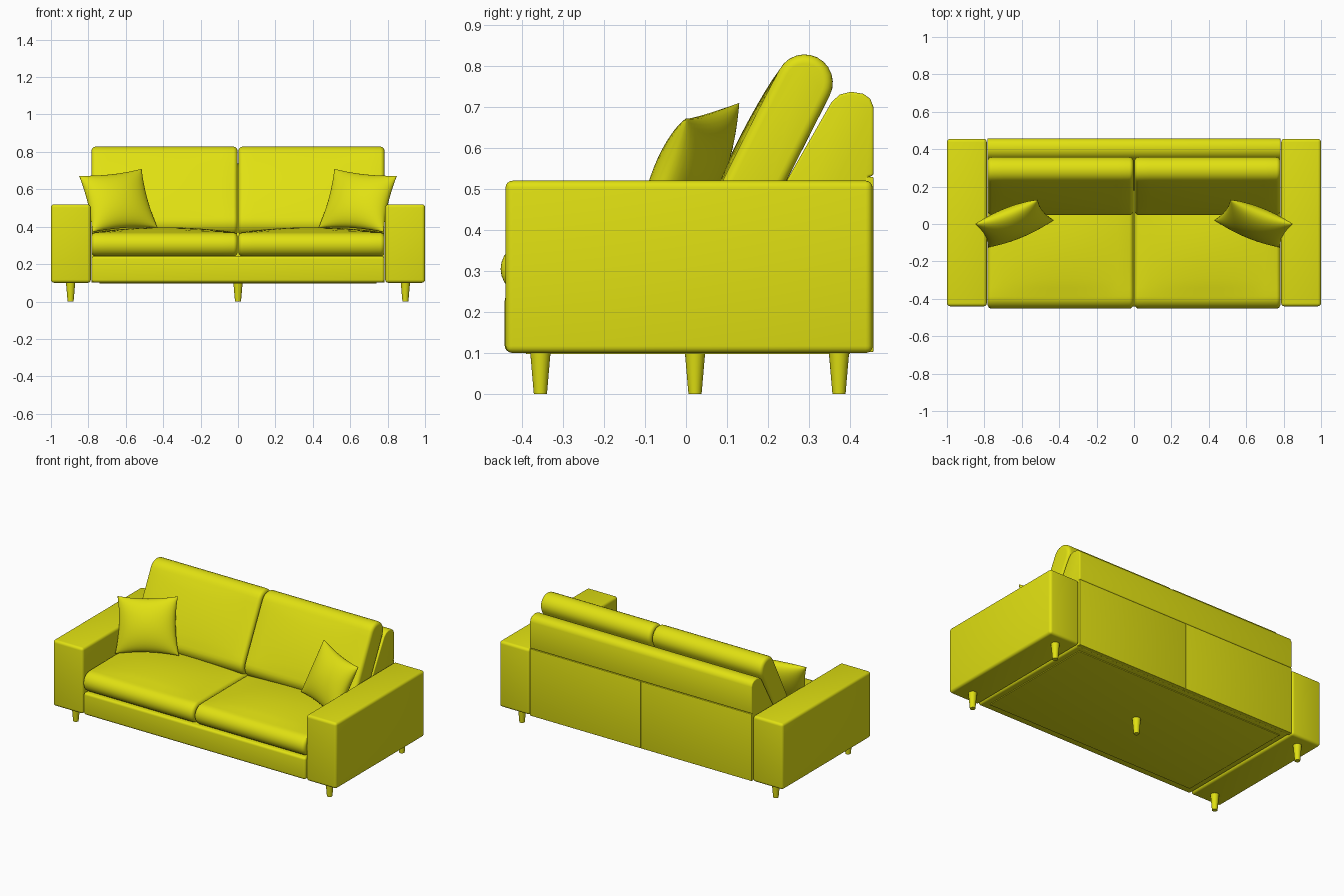
import bpy, bmesh, math
from mathutils import Vector

if "Cube" in bpy.data.objects:
    bpy.data.objects.remove(bpy.data.objects["Cube"])

fabric = bpy.data.materials.new("yellow fabric")
fabric.diffuse_color = (0.75, 0.75, 0.006, 1)
fabric.use_nodes = True
fabric.node_tree.nodes["Principled BSDF"].inputs["Base Color"].default_value = fabric.diffuse_color


def finish(bm, name, angle=40):
    bmesh.ops.recalc_face_normals(bm, faces=bm.faces)
    me = bpy.data.meshes.new(name)
    bm.to_mesh(me)
    bm.free()
    ob = bpy.data.objects.new(name, me)
    bpy.context.collection.objects.link(ob)
    me.materials.append(fabric)
    bpy.ops.object.select_all(action='DESELECT')
    ob.select_set(True)
    bpy.context.view_layer.objects.active = ob
    bpy.ops.object.shade_smooth_by_angle(angle=math.radians(angle))
    return ob


def round_edges(bm, width, segments=4):
    edges = [e for e in bm.edges if e.calc_face_angle(0) > math.radians(40)]
    bmesh.ops.bevel(bm, geom=edges, offset=width, segments=segments,
                    profile=0.5, affect='EDGES', clamp_overlap=True)


def box(name, lo, hi, bevel):
    bm = bmesh.new()
    bmesh.ops.create_cube(bm, size=1)
    for v in bm.verts:
        v.co = [lo[i] + (v.co[i] + 0.5) * (hi[i] - lo[i]) for i in range(3)]
    round_edges(bm, bevel)
    return finish(bm, name)


def extrude_x(name, profile, x0, x1, bevel):
    """Extrude a (y, z) outline along x and round its ends."""
    bm = bmesh.new()
    face = bm.faces.new([bm.verts.new((x0, y, z)) for y, z in profile])
    ext = bmesh.ops.extrude_face_region(bm, geom=[face])
    for g in ext["geom"]:
        if isinstance(g, bmesh.types.BMVert):
            g.co.x = x1
    bmesh.ops.recalc_face_normals(bm, faces=bm.faces)
    round_edges(bm, bevel)
    return finish(bm, name)


def cushion(name, p0, p1, r, x0, x1, crown, edge=0.022):
    """Pill-shaped (y, z) section from p0 to p1, lofted along x with soft ends."""
    p0, p1 = Vector(p0), Vector(p1)
    d = (p1 - p0).normalized()
    n = Vector((-d.y, d.x))               # crowned side
    section = []                           # (base point, direction, crown weight)
    for i in range(13):                    # far round end
        a = math.pi * i / 12
        section.append((p1, n * math.cos(a) + d * math.sin(a), 0))
    for i in range(1, 12):
        section.append((p1.lerp(p0, i / 12), -n, 0))
    for i in range(13):                    # near round end
        a = math.pi * i / 12
        section.append((p0, -n * math.cos(a) - d * math.sin(a), 0))
    for i in range(1, 12):
        section.append((p0.lerp(p1, i / 12), n, math.sin(math.pi * i / 12) ** 0.7))
    stations = []                          # (x, inset)
    for i in range(6):
        a = math.pi / 2 * i / 5
        stations.append((x0 + edge * (1 - math.cos(a)), edge * (1 - math.sin(a))))
    for i in range(1, 12):
        stations.append((x0 + edge + (x1 - x0 - 2 * edge) * i / 12, 0))
    stations += [(x0 + x1 - x, s) for x, s in reversed(stations[:6])]
    bm = bmesh.new()
    rings = []
    for x, inset in stations:
        t = 2 * (x - x0) / (x1 - x0) - 1
        ring = []
        for base, direction, w in section:
            p = base + direction * (r - inset + crown * w * (1 - t * t))
            ring.append(bm.verts.new((x, p.x, p.y)))
        rings.append(ring)
    k = len(section)
    for a, b in zip(rings, rings[1:]):
        for i in range(k):
            bm.faces.new((a[i], a[(i + 1) % k], b[(i + 1) % k], b[i]))
    bm.faces.new(rings[0])
    bm.faces.new(rings[-1])
    return finish(bm, name)


def pillow(name, side):
    """Pinched throw pillow spanned between four corner points."""
    bl, br, tr, tl = [Vector((side * x, y, z)) for x, y, z in (
        (0.78, -0.125, 0.37), (0.43, 0.02, 0.395), (0.515, 0.13, 0.71), (0.85, 0.0, 0.672))]
    normal = (br - bl).cross(tl - bl).normalized()
    bm = bmesh.new()
    n = 20
    for s in (1, -1):
        grid = []
        for j in range(n + 1):
            row = []
            for i in range(n + 1):
                u = math.sin(math.pi / 2 * (2 * i / n - 1))
                v = math.sin(math.pi / 2 * (2 * j / n - 1))
                h = 0.07 * max(0, (1 - u * u) * (1 - v * v)) ** 0.5
                a = (1 + u * (1 - 0.09 * (1 - v * v))) / 2
                b = (1 + v * (1 - 0.09 * (1 - u * u))) / 2
                p = bl.lerp(br, a).lerp(tl.lerp(tr, a), b) + normal * h * s
                row.append(bm.verts.new(p))
            grid.append(row)
        for j in range(n):
            for i in range(n):
                bm.faces.new((grid[j][i], grid[j][i + 1], grid[j + 1][i + 1], grid[j + 1][i]))
    bmesh.ops.remove_doubles(bm, verts=bm.verts, dist=1e-5)
    return finish(bm, name, 60)


def leg(name, x, y):
    bm = bmesh.new()
    bmesh.ops.create_cone(bm, cap_ends=True, segments=24, radius1=0.016,
                          radius2=0.025, depth=0.104)
    bmesh.ops.translate(bm, verts=bm.verts, vec=(x, y, 0.052))
    return finish(bm, name)


# Base under the seat, with a thin underside panel
box("seat_base", (-0.783, -0.442, 0.102), (0.783, 0.44, 0.243), 0.015)
box("underside_panel", (-0.74, -0.39, 0.097), (0.74, 0.40, 0.11), 0.002)

# Sloped backrest frame; its back is recessed below the seam for the panels
extrude_x("backrest_frame", [
    (0.445, 0.12), (0.445, 0.53), (0.457, 0.532), (0.457, 0.70), (0.449, 0.72),
    (0.432, 0.732), (0.402, 0.737), (0.375, 0.73), (0.355, 0.712),
    (0.245, 0.52), (0.18, 0.40), (0.18, 0.12)], -0.783, 0.783, 0.01)

for side, label in ((-1, "left"), (1, "right")):
    def span(a, b):
        return sorted((side * a, side * b))

    # Arm
    x0, x1 = span(0.787, 1.0)
    box(label + "_arm", (x0, -0.44, 0.10), (x1, 0.455, 0.52), 0.017)
    # Lower back panel
    x0, x1 = span(0.0015, 0.783)
    box(label + "_back_panel", (x0, 0.43, 0.102), (x1, 0.457, 0.529), 0.003)
    # Seat and back cushions
    x0, x1 = span(0.003, 0.783)
    cushion(label + "_seat_cushion", (-0.388, 0.305), (0.17, 0.305), 0.064, x0, x1, 0.028)
    cushion(label + "_back_cushion", (0.117, 0.42), (0.289, 0.759), 0.069, x0, x1, 0.012)
    # Throw pillow
    pillow(label + "_pillow", side)
    # Corner legs
    leg(label + "_front_leg", side * 0.895, -0.355)
    leg(label + "_back_leg", side * 0.895, 0.373)

leg("centre_leg", 0, 0.022)
